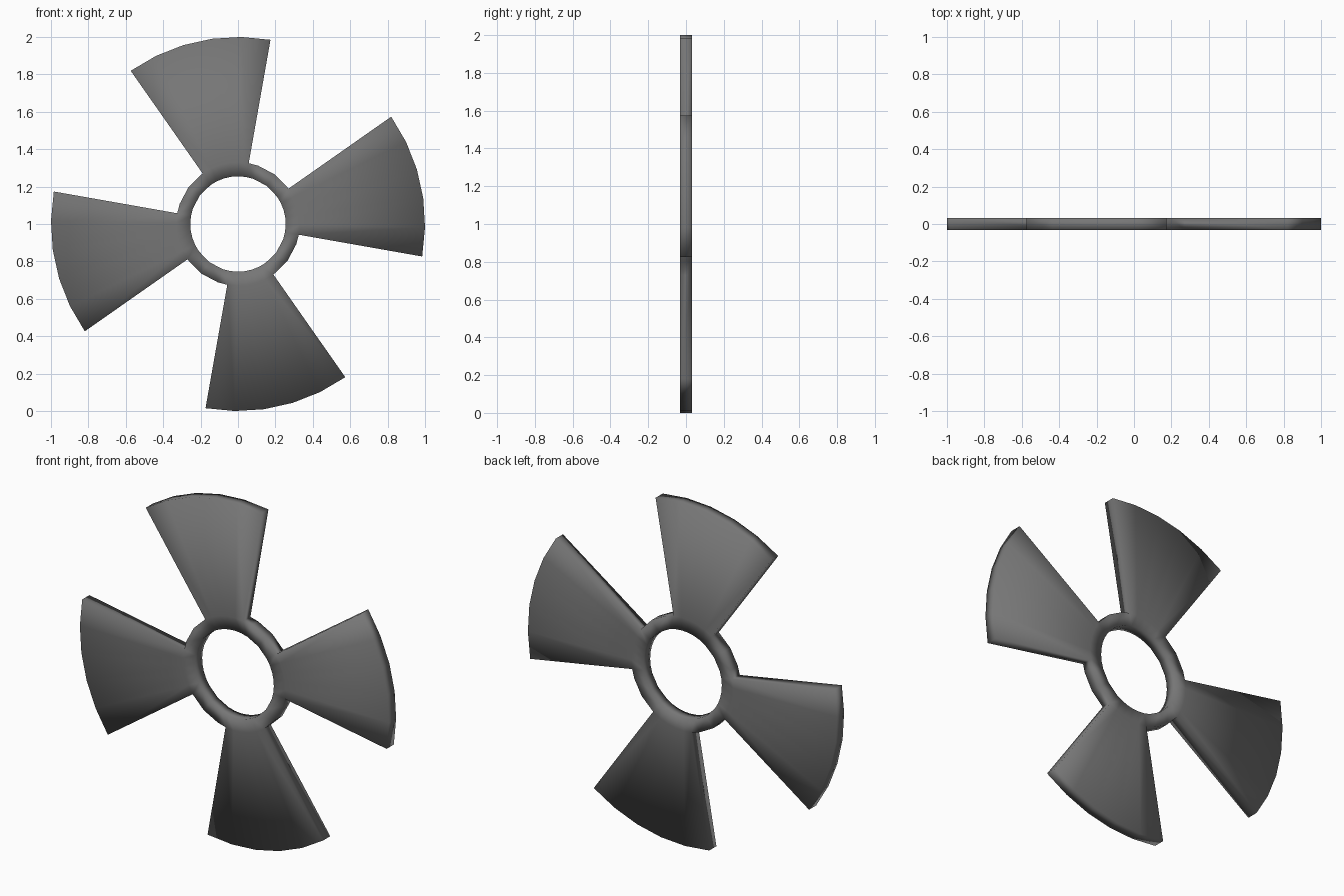
import bpy, bmesh, math

if "Cube" in bpy.data.objects:
    bpy.data.objects.remove(bpy.data.objects["Cube"])

R_IN, R_OUT, R_TIP, HALF = 0.255, 0.33, 1.0, 0.033

bm = bmesh.new()


def arc(radius, degrees):
    return [bm.verts.new((radius * math.cos(math.radians(a)), -HALF,
                          1 + radius * math.sin(math.radians(a)))) for a in degrees]


def strip(a, b):
    for i in range(len(a) - 1):
        bm.faces.new((a[i], b[i], b[i + 1], a[i + 1]))


# flat outline: four blades (45 degrees each) growing out of the hub ring
for k in range(4):
    start = -10 + 90 * k
    blade = [start + 9 * i for i in range(6)]
    gap = [start + 45, start + 63, start + 81, start + 90]
    inner, outer = arc(R_IN, blade), arc(R_OUT, blade)
    strip(inner, outer)
    strip(outer, arc(R_TIP, blade))
    strip(arc(R_IN, gap), arc(R_OUT, gap))
bmesh.ops.remove_doubles(bm, verts=bm.verts, dist=1e-4)

# thickness
ext = bmesh.ops.extrude_face_region(bm, geom=bm.faces[:], use_keep_orig=True)
moved = [g for g in ext["geom"] if isinstance(g, bmesh.types.BMVert)]
bmesh.ops.translate(bm, verts=moved, vec=(0, 2 * HALF, 0))
bmesh.ops.recalc_face_normals(bm, faces=bm.faces)

# soft shading across the whole one-piece casting
for f in bm.faces:
    f.smooth = True
mesh = bpy.data.meshes.new("fan_rotor")
bm.to_mesh(mesh)
bm.free()

# dark grey finish
dark = bpy.data.materials.new("dark_grey")
dark.diffuse_color = (0.18, 0.18, 0.18, 1)
dark.use_nodes = True
dark.node_tree.nodes["Principled BSDF"].inputs["Base Color"].default_value = dark.diffuse_color
mesh.materials.append(dark)
bpy.context.collection.objects.link(bpy.data.objects.new("fan_rotor", mesh))
